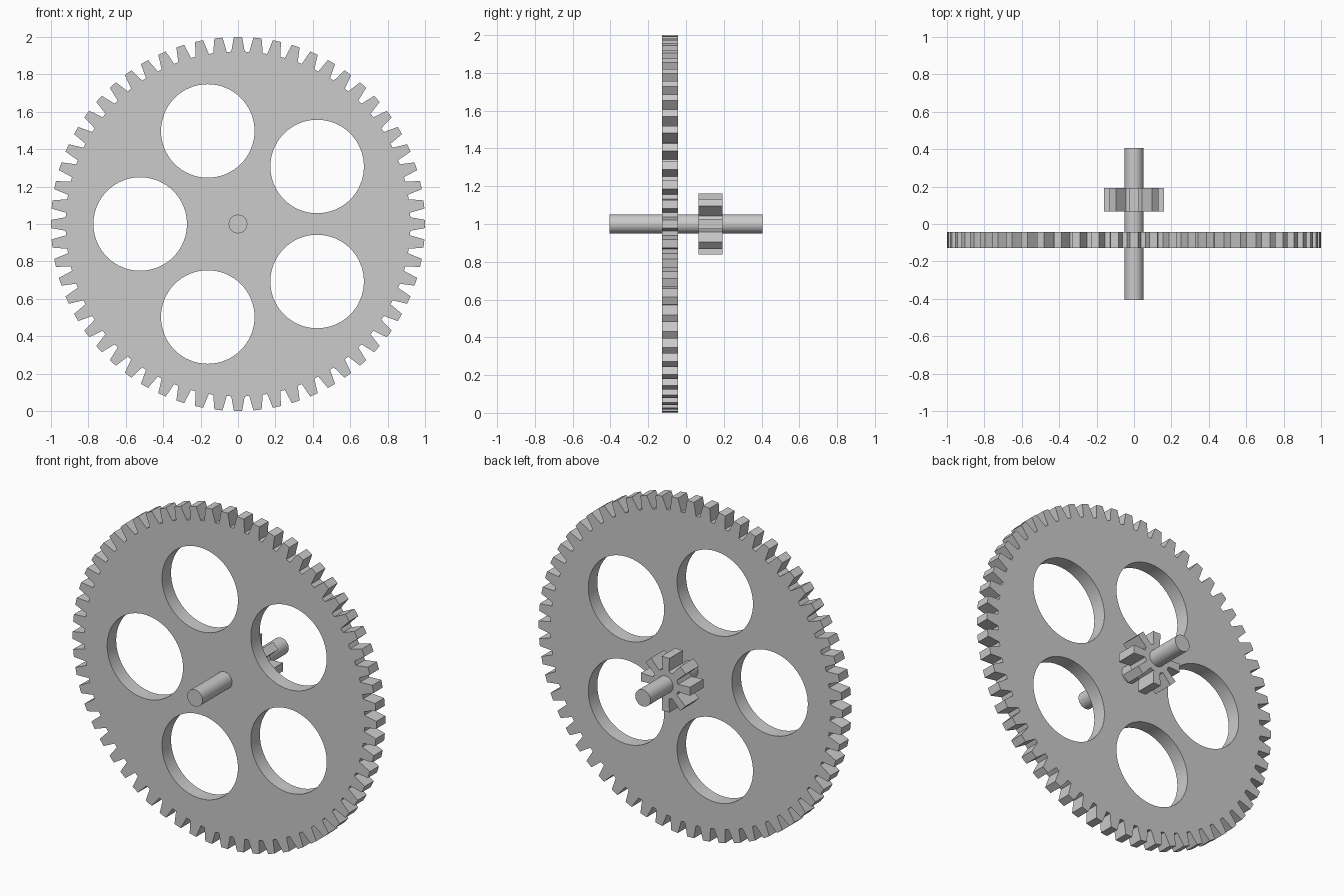
import bpy
from math import pi, cos, sin, radians

if "Cube" in bpy.data.objects:
    bpy.data.objects.remove(bpy.data.objects["Cube"])

AXIS_Z = 1.0


def circle(cx, cz, r, n):
    return [(cx + r * cos(2 * pi * i / n), cz + r * sin(2 * pi * i / n)) for i in range(n)]


def gear_outline(teeth, tip_r, root_r, tip_frac, root_frac, phase=0.0):
    """Trapezoid teeth; fractions are tooth widths relative to the pitch."""
    pitch = 2 * pi / teeth
    pts = []
    for i in range(teeth):
        for r, f in ((root_r, -root_frac), (tip_r, -tip_frac), (tip_r, tip_frac), (root_r, root_frac)):
            a = phase + pitch * (i + f / 2)
            pts.append((r * cos(a), r * sin(a)))
    return pts


def plate(name, loops, y0, y1):
    """Extrude filled 2D loops (the inner ones become holes) between y0 and y1."""
    cu = bpy.data.curves.new(name, 'CURVE')
    cu.dimensions = '2D'
    cu.fill_mode = 'BOTH'
    cu.extrude = (y1 - y0) / 2
    for loop in loops:
        sp = cu.splines.new('POLY')
        sp.points.add(len(loop) - 1)
        for p, (x, z) in zip(sp.points, loop):
            p.co = (x, z, 0, 1)
        sp.use_cyclic_u = True
    ob = bpy.data.objects.new(name, cu)
    bpy.context.collection.objects.link(ob)
    ob.location = (0, (y0 + y1) / 2, AXIS_Z)
    ob.rotation_euler = (pi / 2, 0, 0)
    bpy.ops.object.select_all(action='DESELECT')
    ob.select_set(True)
    bpy.context.view_layer.objects.active = ob
    bpy.ops.object.convert(target='MESH')
    bpy.ops.object.shade_smooth_by_angle(angle=radians(20))


# Large gear wheel with five lightening holes
holes = [circle(0.523 * cos(radians(36 + 72 * k)), 0.523 * sin(radians(36 + 72 * k)), 0.25, 64)
         for k in range(5)]
plate("gear_wheel", [gear_outline(60, 1.0, 0.922, 0.42, 0.75)] + holes, -0.127, -0.042)

# Small pinion
plate("pinion", [gear_outline(8, 0.163, 0.085, 0.4, 0.65)], 0.066, 0.192)

# Axle
bpy.ops.mesh.primitive_cylinder_add(vertices=32, radius=0.05, depth=0.812,
                                    location=(0, 0, AXIS_Z), rotation=(pi / 2, 0, 0))
bpy.context.object.name = "axle"
bpy.ops.object.shade_smooth_by_angle(angle=radians(30))
